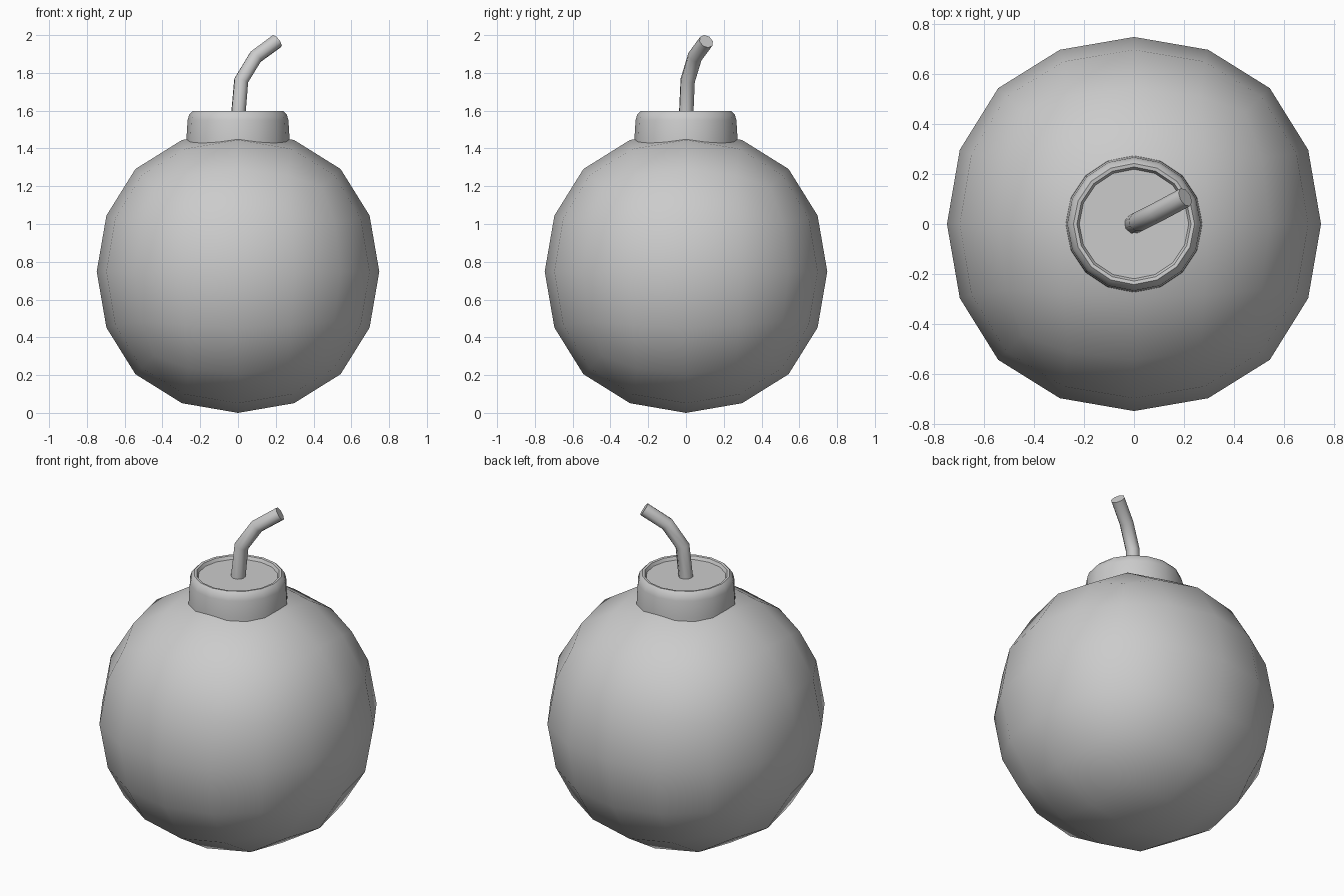
import bpy, bmesh, math
from mathutils import Vector

if "Cube" in bpy.data.objects:
    bpy.data.objects.remove(bpy.data.objects["Cube"])


def activate(obj):
    bpy.ops.object.select_all(action='DESELECT')
    obj.select_set(True)
    bpy.context.view_layer.objects.active = obj


def lathe(name, profile, sides):
    # Spin a profile of (radius, z) points round z, closing both ends
    bm = bmesh.new()
    rings = [[bm.verts.new((r * math.cos(2 * math.pi * i / sides),
                            r * math.sin(2 * math.pi * i / sides), z))
              for i in range(sides)] for r, z in profile]
    for a, b in zip(rings, rings[1:]):
        for i in range(sides):
            j = (i + 1) % sides
            bm.faces.new((a[i], a[j], b[j], b[i]))
    bm.faces.new(rings[0][::-1])
    bm.faces.new(rings[-1])
    mesh = bpy.data.meshes.new(name)
    bm.to_mesh(mesh)
    bm.free()
    obj = bpy.data.objects.new(name, mesh)
    bpy.context.collection.objects.link(obj)
    return obj


# Round body: a cube rounded by two levels of subdivision
bpy.ops.mesh.primitive_cube_add(size=1.782, location=(0, 0, 0.748))
body = bpy.context.object
body.name = "body"
sub = body.modifiers.new("round", 'SUBSURF')
sub.levels = sub.render_levels = 2
bpy.ops.object.modifier_apply(modifier=sub.name)
bpy.ops.object.shade_smooth()

# Neck: short collar with a rounded rim and a shallow recess
neck = lathe("neck", [(0.275, 1.36), (0.273, 1.45), (0.267, 1.55), (0.258, 1.58),
                      (0.242, 1.597), (0.228, 1.595), (0.219, 1.577)], 16)
activate(neck)
bpy.ops.object.shade_smooth_by_angle(angle=math.radians(50))

# Fuse: bent eight-sided cord, leaning right and back
path = [(0, 0, 1.56), (0.017, 0.009, 1.76), (0.093, 0.047, 1.885), (0.205, 0.107, 1.967)]
curve = bpy.data.curves.new("fuse", 'CURVE')
curve.dimensions = '3D'
curve.bevel_depth = 0.04
curve.bevel_resolution = 2
curve.use_fill_caps = True
spline = curve.splines.new('POLY')
spline.points.add(len(path) - 1)
for p, co in zip(spline.points, path):
    p.co = (*co, 1)
fuse = bpy.data.objects.new("fuse", curve)
bpy.context.collection.objects.link(fuse)
activate(fuse)
bpy.ops.object.convert(target='MESH')
bpy.ops.object.shade_smooth_by_angle(angle=math.radians(50))
